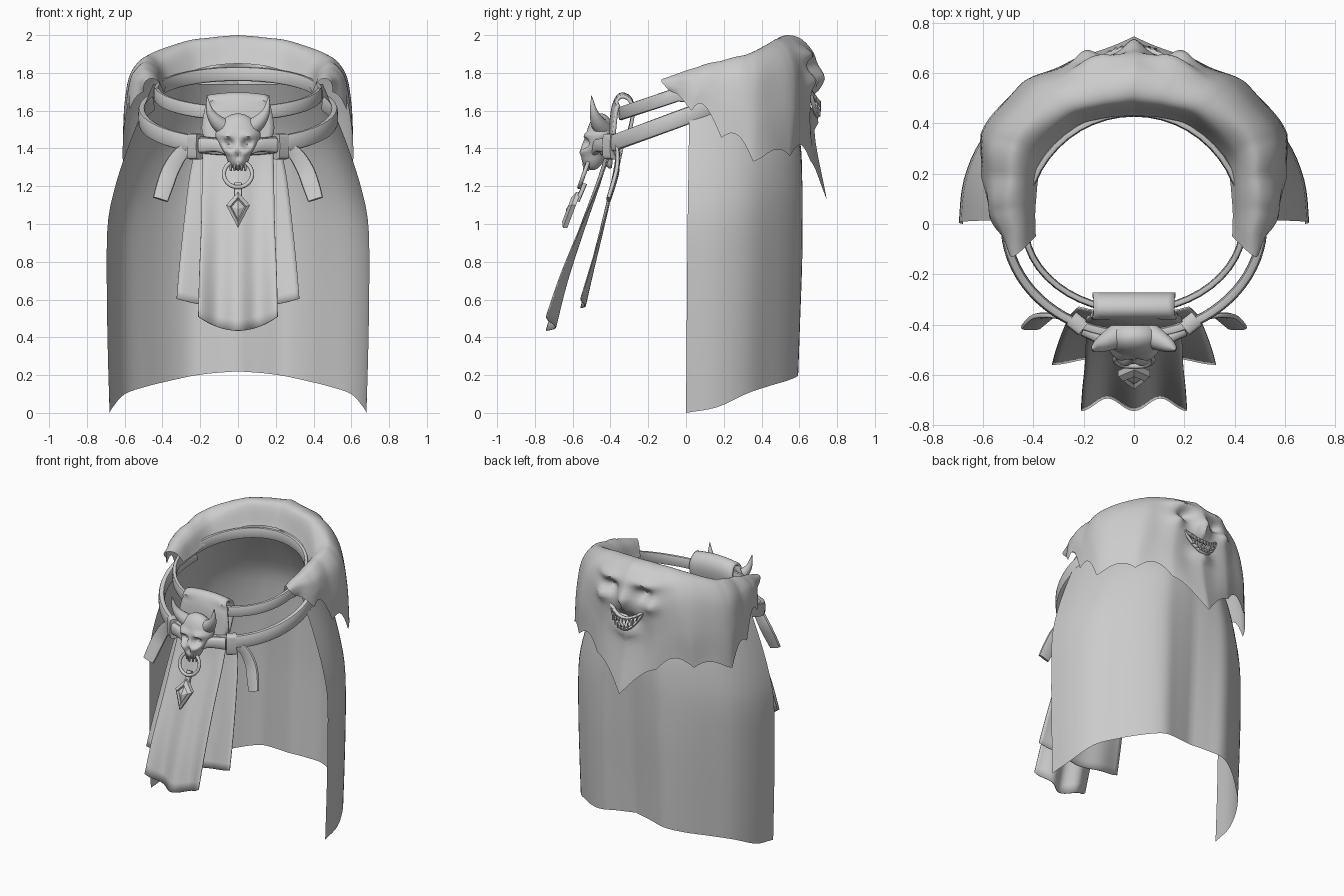
import bpy, bmesh, math
from math import sin, cos, pi, exp
from mathutils import Vector as V

if "Cube" in bpy.data.objects:
    bpy.data.objects.remove(bpy.data.objects["Cube"])


def finish(name, bm, angle=40, solid=0):
    bmesh.ops.recalc_face_normals(bm, faces=bm.faces)
    me = bpy.data.meshes.new(name)
    bm.to_mesh(me)
    bm.free()
    ob = bpy.data.objects.new(name, me)
    bpy.context.collection.objects.link(ob)
    bpy.ops.object.select_all(action='DESELECT')
    ob.select_set(True)
    bpy.context.view_layer.objects.active = ob
    if solid:
        m = ob.modifiers.new("thickness", 'SOLIDIFY')
        m.thickness = solid
        m.offset = 0
    bpy.ops.object.shade_smooth_by_angle(angle=math.radians(angle))
    return ob


def spline(pts, t):
    """Catmull-Rom through pts, t in 0..1"""
    n = len(pts) - 1
    i = min(int(t * n), n - 1)
    f = t * n - i
    b, c = V(pts[i]), V(pts[i + 1])
    a = V(pts[i - 1]) if i else 2 * b - c
    d = V(pts[i + 2]) if i + 2 <= n else 2 * c - b
    return 0.5 * (2 * b + (c - a) * f + (2 * a - 5 * b + 4 * c - d) * f * f
                  + (3 * b - a - 3 * c + d) * f ** 3)


def grid(name, fn, nu, nv, angle=40, solid=0):
    bm = bmesh.new()
    g = [[bm.verts.new(fn(i / nu, j / nv)) for j in range(nv + 1)] for i in range(nu + 1)]
    for i in range(nu):
        for j in range(nv):
            bm.faces.new((g[i][j], g[i + 1][j], g[i + 1][j + 1], g[i][j + 1]))
    return finish(name, bm, angle, solid)


def sweep(name, pts, side, up, upvec=(0, 0, 1), closed=False, taper=None, n=12, power=0.6):
    """Rounded section (half sizes side, up) carried along a path"""
    bm = bmesh.new()
    pts = [V(p) for p in pts]
    m, rings = len(pts), []
    for i, p in enumerate(pts):
        a, b = (pts[i - 1], pts[(i + 1) % m]) if closed else (pts[max(i - 1, 0)], pts[min(i + 1, m - 1)])
        t = (b - a).normalized()
        s = t.cross(V(upvec)).normalized()
        w = s.cross(t)
        k = taper(i / (m - 1)) if taper else 1
        ring = []
        for j in range(n):
            c, d = [math.copysign(abs(q) ** power, q) for q in (cos(2 * pi * j / n), sin(2 * pi * j / n))]
            ring.append(bm.verts.new(p + s * c * side * k + w * d * up * k))
        rings.append(ring)
    for i in range(m if closed else m - 1):
        r, q = rings[i], rings[(i + 1) % m]
        for j in range(n):
            bm.faces.new((r[j], r[(j + 1) % n], q[(j + 1) % n], q[j]))
    if not closed:
        bm.faces.new(rings[0])
        bm.faces.new(rings[-1])
    return finish(name, bm, 50)


def path(pts, n=16):
    return [spline(pts, i / n) for i in range(n + 1)]


def bump(x, z, cx, cz, rx, rz):
    return exp(-((x - cx) / rx) ** 2 - ((z - cz) / rz) ** 2)


# Long back skirt: open half tube; plan with two soft lobes (x, y, hem height), width/depth/height profile
PLAN = [(0, .91, .22), (.20, .95, .21), (.36, .97, .195), (.53, .875, .17), (.71, .71, .14), (.88, .52, .10),
        (.975, .27, .03), (1, 0, 0)]
SKIRT = [(.68, .61, 0), (.69, .62, .35), (.695, .63, .7), (.69, .63, 1.0),
         (.65, .625, 1.2), (.585, .605, 1.4), (.515, .53, 1.58), (.45, .45, 1.74)]


def skirt(u, v):
    s = abs(1 - 2 * u)
    px, py, hem = spline(PLAN, s)
    w, d, z = spline(SKIRT, v)
    r = math.hypot(px, py)
    k = 1 + (1 / r - 1) * v ** 1.2
    z = hem + (z - hem * z / 1.74)
    return (w * px * k * (1 if u > .5 else -1), d * py * k + .02 * v, z)


grid("back_skirt", skirt, 56, 20)

# Hide mantle: cross-sections from the back centre round to the front end
MANTLE = [
    [(0, .43, 1.85), (0, .50, 1.99), (0, .62, 1.97), (0, .69, 1.82), (0, .675, 1.5), (0, .745, 1.13)],
    [(.12, .42, 1.84), (.13, .48, 1.98), (.17, .59, 1.95), (.2, .65, 1.8), (.22, .65, 1.55), (.23, .66, 1.33)],
    [(.24, .38, 1.81), (.27, .43, 1.95), (.33, .50, 1.94), (.39, .55, 1.82), (.43, .565, 1.6), (.45, .55, 1.36)],
    [(.36, .25, 1.75), (.41, .28, 1.86), (.48, .32, 1.89), (.56, .34, 1.78), (.595, .35, 1.58), (.61, .355, 1.33)],
    [(.39, .08, 1.70), (.43, .07, 1.80), (.49, .06, 1.83), (.545, .05, 1.78), (.57, .05, 1.7), (.575, .03, 1.60)],
    [(.39, -.05, 1.69), (.42, -.08, 1.75), (.45, -.11, 1.77), (.48, -.13, 1.76), (.495, -.11, 1.73), (.50, -.08, 1.70)]]


def face_relief(x, z):
    x = abs(x)
    return (.035 * bump(x, z, .14, 1.90, .10, .035) - .05 * bump(x, z, .125, 1.825, .055, .04)
            + .03 * bump(x, z, .19, 1.76, .05, .04) + .04 * bump(x, z, 0, 1.77, .05, .06)
            - .02 * bump(x, z, .025, 1.735, .014, .014)
            - .05 * bump(x, z, 0, 1.65, .08, .03) + .03 * bump(x, z, 0, 1.55, .08, .03))


def mantle(u, v):
    s = abs(2 * u - 1)
    p = spline([spline(row, v) for row in MANTLE], s)
    seg = s * 5
    k = seg * 2 if 3 < seg < 4 else seg
    web = abs(sin(pi * k)) * v ** 3
    p.z += web * (.02 if seg > 4 or seg < 1 else .06 if seg < 3 else .09)
    r = V((p.x, p.y, 0)).normalized()
    p -= r * .008 * web
    p += r * .010 * cos(2 * pi * seg) * v * v * (1 - v) * 3
    if v > .35:
        p.y += face_relief(p.x, p.z)
    return (math.copysign(p.x, u - .5), p.y, p.z)


grid("hide_mantle", mantle, 140, 50, 50)

# Snarling mouth on the mantle: lips and teeth
for nm, drop in (("upper_lip", .06), ("lower_lip", .14)):
    lip = [(x / 100, .695 - 2.6 * (x / 100) ** 2, 1.71 - drop * (1 - (x / 13) ** 2)) for x in range(-13, 14, 2)]
    sweep(nm, lip, .014, .010, n=8, power=1)
for i in range(-4, 5):
    x = i * .024
    y, arch = .705 - 2.6 * x * x, 1 - (x / .13) ** 2
    ln = .065 if abs(i) == 3 else .04
    z = 1.71 - .06 * arch
    sweep("upper_tooth", [(x, y, z), (x, y + .008, z - ln)], .01, .01, (0, 1, 0), n=6, power=1,
          taper=lambda t: 1 - .9 * t)
    if abs(i) < 4:
        z = 1.71 - .14 * arch
        sweep("lower_tooth", [(x + .012, y, z), (x + .012, y + .008, z + .04)], .009, .009, (0, 1, 0), n=6,
              power=1, taper=lambda t: 1 - .9 * t)


# Belts: waist ring and slung lower belt
def oval(w, d, z, slope, a0, a1, n):
    out = []
    for i in range(n + 1):
        a = math.radians(a0 + (a1 - a0) * i / n)
        out.append((w * cos(a), d * sin(a), z + slope * d * sin(a)))
    return out


waist = [(x, y * (.78 if y < 0 else 1), z + (.02 if y < 0 else 0))
         for x, y, z in oval(.435, .44, 1.68, .26, 0, 352.5, 47)]
sweep("waist_belt", waist, .014, .037, closed=True)
sweep("slung_belt", oval(.51, .44, 1.57, .37, -205, 25, 48), .02, .045)

# Folded buckle pad over the waist belt
PAD = [(.15, -.31, 1.45), (.165, -.28, 1.60), (.16, -.30, 1.67), (.16, -.35, 1.685), (.175, -.385, 1.62),
       (.19, -.40, 1.50), (.15, -.415, 1.40), (.11, -.42, 1.31)]


def pad(u, v):
    w, y, z = spline(PAD, v)
    c = 2 * u - 1
    return (w * c, y + .02 * c * c * (v > .5), z - .015 * c * c)


grid("buckle_pad", pad, 12, 28, 40, .018)


# Hanging front cloths
def cloth(name, prof, wave, dip):
    def fn(u, v):
        c = 2 * u - 1
        w, y, z = spline(prof, v)
        return (w * c, y - wave * v * cos(c * 2 * pi) + .03 * c * c * (1 - v), z + dip * c * c * v)
    grid(name, fn, 24, 16, 40, .006)


cloth("front_tabard", [(.185, -.41, 1.43), (.19, -.455, 1.25), (.195, -.56, .95), (.205, -.65, .68), (.21, -.715, .435)],
      .025, .075)
cloth("under_tabard", [(.22, -.36, 1.42), (.255, -.385, 1.25), (.285, -.44, 1.0), (.31, -.50, .75), (.325, -.545, .555)],
      .012, .05)

# Horned skull: deformed sphere with sockets, muzzle and cheekbones
bm = bmesh.new()
bmesh.ops.create_uvsphere(bm, u_segments=40, v_segments=32, radius=1)
for v in bm.verts:
    x, y, z = v.co
    Z = 1.435 + z * .15
    low = max(0, min(1, (1.47 - Z) / .10))
    X = x * (.125 * (1 - low) + .075 * low)
    Y = -.45 + y * .08 - .045 * low
    if y < 0:
        ax = abs(X)
        Y += (.055 * bump(ax, Z, .045, 1.425, .024, .022) + .035 * bump(X, Z, 0, 1.365, .014, .022)
              - .025 * bump(ax, Z, .06, 1.47, .04, .016) - .02 * bump(ax, Z, .06, 1.385, .03, .016))
    v.co = (X, Y, Z)
finish("buckle_skull", bm, 60)
for i in range(-2, 3):
    x = i * .019
    sweep("skull_tooth", [(x, -.54 + abs(x) * .6, 1.325), (x, -.54 + abs(x) * .6, 1.28)], .009, .009, (0, 1, 0),
          n=6, power=1, taper=lambda t: 1 - .4 * t)

# Parts repeated on both sides: horns, bone bars, belt keepers, strap tails
for sgn in (-1, 1):
    flip = lambda pts: [(sgn * x, y, z) for x, y, z in pts]
    sweep("skull_horn", path(flip([(.06, -.44, 1.50), (.115, -.47, 1.545), (.15, -.49, 1.60), (.165, -.50, 1.68)])),
          .048, .048, (0, 1, 0), n=14, power=1, taper=lambda t: 1.03 - t ** 1.2)
    sweep("bone_bar", path(flip([(.04, -.49, 1.385), (.11, -.465, 1.415), (.20, -.42, 1.415)])), .026, .04,
          taper=lambda t: .7 + .3 * t)
    sweep("belt_keeper", flip([(.20, -.415, 1.41), (.25, -.375, 1.41)]), .034, .068, n=16, power=.35)
    sweep("strap_tail", path(flip([(.22, -.385, 1.42), (.30, -.365, 1.375), (.355, -.365, 1.29), (.385, -.385, 1.21),
                                   (.41, -.41, 1.13)])), .042, .012, (0, 1, 0), taper=lambda t: .7 + .4 * sin(2.4 * t))

# Hanging ring and diamond pendant
ring = [(.075 * cos(2 * pi * i / 32), -.54 + .025 * sin(2 * pi * i / 32), 1.265 + .07 * sin(2 * pi * i / 32))
        for i in range(32)]
sweep("pendant_ring", ring, .011, .011, (0, 1, 0), closed=True, n=8, power=1)
sweep("pendant_link", [(0, -.535, 1.215), (0, -.575, 1.12)], .022, .012, (0, 1, 0), n=8)
bm = bmesh.new()
outline = [(0, .09), (.063, .02), (0, -.10), (-.063, .02)]
loops = []
for k, d in ((1, .012), (1, -.012), (.68, -.028), (.55, -.014)):
    loops.append([bm.verts.new((x * k, -.602 + z * k * .38 + d, 1.08 + z * k)) for x, z in outline])
for a, b in zip(loops, loops[1:]):
    for j in range(4):
        bm.faces.new((a[j], a[(j + 1) % 4], b[(j + 1) % 4], b[j]))
bm.faces.new(loops[0])
tip = bm.verts.new((0, -.635, 1.08))
for j in range(4):
    bm.faces.new((loops[-1][j], loops[-1][(j + 1) % 4], tip))
finish("diamond_pendant", bm, 20)
